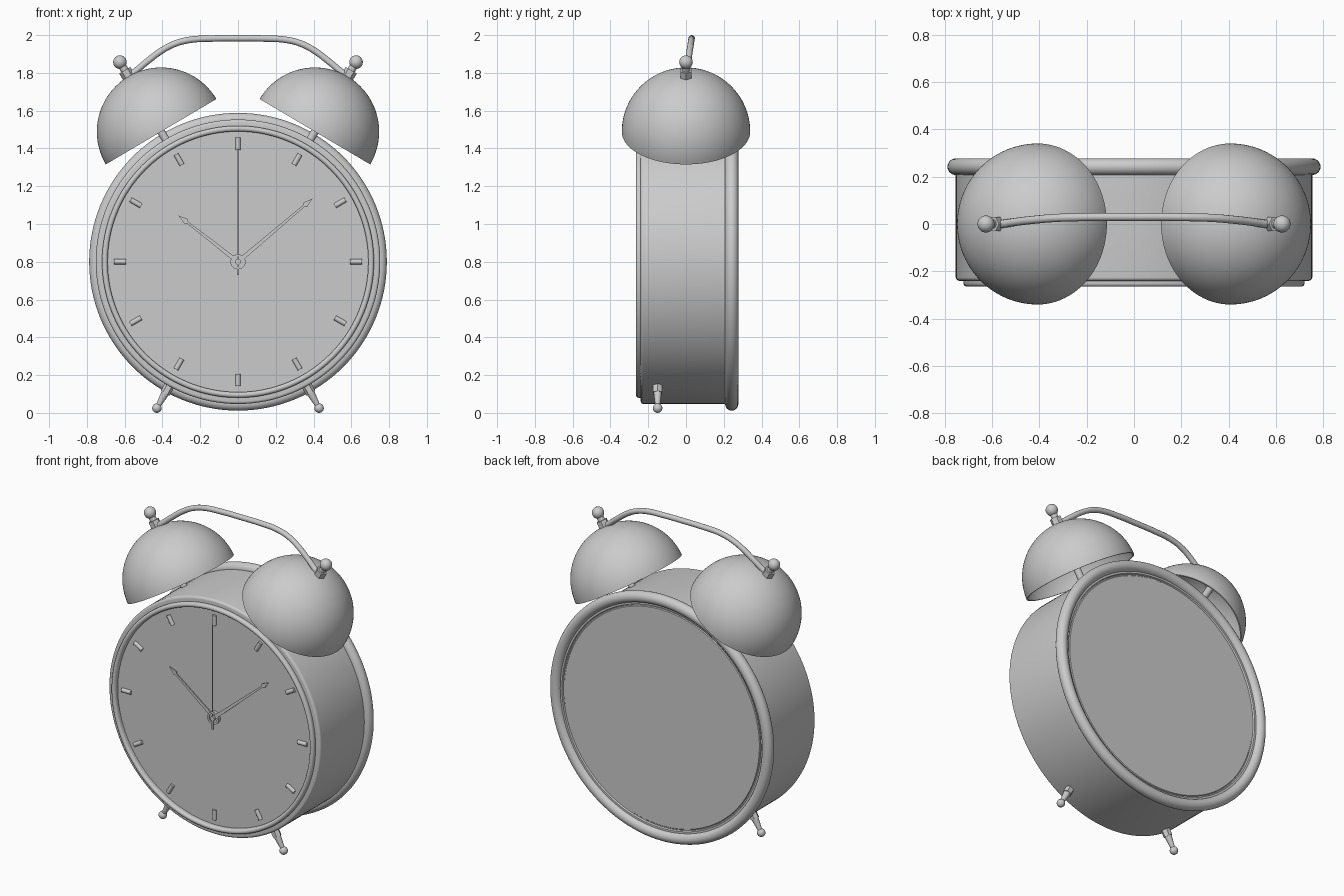
import bpy, bmesh
from math import radians, sin, cos, pi, hypot, atan2
from mathutils import Matrix, Vector

cube = bpy.data.objects.get("Cube")
if cube:
    bpy.data.objects.remove(cube, do_unlink=True)

metal = bpy.data.materials.new("plain grey")
grey = (0.6, 0.6, 0.6, 1)
metal.use_nodes = True
metal.diffuse_color = grey
metal.node_tree.nodes["Principled BSDF"].inputs["Base Color"].default_value = grey

CENTRE = Matrix.Translation((0, 0, 0.8))
BACKWARD = CENTRE @ Matrix.Rotation(radians(-90), 4, 'X')   # local z runs to the back
DIAL = CENTRE @ Matrix.Rotation(radians(90), 4, 'X')        # local y is up, z faces front


def finish(name, bm, matrix, angle=35):
    bmesh.ops.remove_doubles(bm, verts=bm.verts, dist=1e-5)
    bmesh.ops.recalc_face_normals(bm, faces=bm.faces)
    mesh = bpy.data.meshes.new(name)
    bm.to_mesh(mesh)
    bm.free()
    mesh.materials.append(metal)
    ob = bpy.data.objects.new(name, mesh)
    bpy.context.collection.objects.link(ob)
    ob.matrix_world = matrix
    bpy.ops.object.select_all(action='DESELECT')
    ob.select_set(True)
    bpy.context.view_layer.objects.active = ob
    bpy.ops.object.shade_smooth_by_angle(angle=radians(angle))
    return ob


def lathe(name, profile, matrix, segments=32):
    """Spin a (radius, height) profile around local z."""
    bm = bmesh.new()
    verts = [bm.verts.new((r, 0, h)) for r, h in profile]
    edges = [bm.edges.new(pair) for pair in zip(verts, verts[1:])]
    bmesh.ops.spin(bm, geom=verts + edges, axis=(0, 0, 1), cent=(0, 0, 0),
                   angle=2 * pi, steps=segments, use_merge=True)
    return finish(name, bm, matrix)


def arc(r, h, radius, start, end, steps=12):
    turns = [radians(start + (end - start) * i / steps) for i in range(steps + 1)]
    return [(max(0, r + radius * cos(t)), h + radius * sin(t)) for t in turns]


def ball(h, radius):
    return arc(0, h, radius, -90, 90)


def plate(name, half, depth, matrix):
    """Extrude a half outline, mirrored across local y, into a thin plate."""
    bm = bmesh.new()
    outline = half + [(-x, y) for x, y in reversed(half) if x > 0]
    face = bm.faces.new([bm.verts.new((x, y, 0)) for x, y in outline])
    out = bmesh.ops.extrude_face_region(bm, geom=[face])
    bmesh.ops.translate(bm, vec=(0, 0, depth),
                        verts=[v for v in out["geom"] if isinstance(v, bmesh.types.BMVert)])
    return finish(name, bm, matrix, 20)


# Drum case with a rounded front shoulder
lathe("case", [(0.70, -0.24)] + arc(0.738, -0.225, 0.015, -90, 0, 5)
      + [(0.753, 0.24), (0.70, 0.24)], BACKWARD, 128)

# Front bezel and recessed dial
lathe("front_bezel", [(0.72, -0.225)] + arc(0.705, -0.25, 0.015, 0, -180)
      + [(0.69, -0.225)], BACKWARD, 128)
lathe("dial", [(0, -0.235), (0.70, -0.235)], BACKWARD, 128)

# Back ring and recessed back cover
lathe("back_ring", arc(0.753, 0.242, 0.035, 0, 360, 24), BACKWARD, 128)
lathe("back_cover", [(0, 0.245), (0.693, 0.245), (0.697, 0.24), (0.703, 0.24),
                     (0.707, 0.25), (0.725, 0.25)], BACKWARD, 128)

# Hour markers: small rods lying on the dial
for i in range(12):
    place = (DIAL @ Matrix.Rotation(radians(30 * i), 4, 'Z')
             @ Matrix.Translation((0, 0.625, 0.237)) @ Matrix.Rotation(radians(-90), 4, 'X'))
    r, h = 0.0135, 0.032
    lathe(f"hour_marker_{i + 1}", [(0, -h), (r, -h), (r, h), (0, h)], place, 16)


# Hands with narrow shafts and pointed tips
def hand(name, tip_x, tip_z, lift):
    length = hypot(tip_x, tip_z)
    turn = Matrix.Rotation(-atan2(tip_x, tip_z), 4, 'Z')
    half = [(0.011, 0.02), (0.006, length - 0.06), (0.015, length - 0.05), (0, length)]
    plate(name, half, 0.006, DIAL @ turn @ Matrix.Translation((0, 0, lift)))


hand("hour_hand", -0.315, 0.245, 0.242)
hand("minute_hand", 0.395, 0.335, 0.249)
plate("second_hand", [(0.006, -0.07), (0.006, -0.02), (0.003, 0), (0.003, 0.6)], 0.004,
      DIAL @ Matrix.Translation((0, 0, 0.256)))
lathe("hand_hub", [(0.04, 0.234), (0.04, 0.255), (0.028, 0.255), (0.028, 0.248),
                   (0.015, 0.248), (0.015, 0.262), (0, 0.262)], DIAL, 32)

# Bells, their posts and the feet, all set radially on the case
for side, s in (("right", -1), ("left", 1)):
    up = CENTRE @ Matrix.Rotation(radians(30.6 * s), 4, 'Y')
    lathe(side + "_bell", arc(0, 0.8, 0.34, 90, 0, 32) + arc(0, 0.8, 0.332, 0, 90, 32), up, 96)
    lathe(side + "_bell_post", [(0.021, 0.74), (0.021, 1.21)], up, 24)
    lathe(side + "_bell_nut", [(0, 1.13), (0.034, 1.13), (0.034, 1.178), (0, 1.178)], up, 6)
    lathe(side + "_bell_knob", ball(1.228, 0.036), up, 32)

    down = (CENTRE @ Matrix.Translation((0, -0.15, 0))
            @ Matrix.Rotation(radians(180 - 29 * s), 4, 'Y'))
    lathe(side + "_foot_nut", [(0, 0.74), (0.027, 0.74), (0.027, 0.795), (0, 0.795)], down, 6)
    lathe(side + "_foot_leg", [(0.022, 0.79), (0.013, 0.87)], down, 24)
    lathe(side + "_foot_ball", ball(0.886, 0.025), down, 24)

# Carrying handle: a bent rod between the two bell nuts
half_path = [(0.60, -0.003, 1.775), (0.56, 0, 1.797), (0.49, 0.01, 1.853), (0.41, 0.019, 1.914),
             (0.34, 0.025, 1.952), (0.26, 0.028, 1.974), (0.13, 0.03, 1.982)]
path = [(-x, y, z) for x, y, z in half_path] + [(0, 0.03, 1.983)] + half_path[::-1]
curve = bpy.data.curves.new("handle", 'CURVE')
curve.dimensions = '3D'
curve.bevel_depth = 0.017
curve.bevel_resolution = 4
curve.use_fill_caps = True
spline = curve.splines.new('BEZIER')
spline.bezier_points.add(len(path) - 1)
for point, co in zip(spline.bezier_points, path):
    point.co = co
    point.handle_left_type = point.handle_right_type = 'AUTO'
curve.materials.append(metal)
bpy.context.collection.objects.link(bpy.data.objects.new("handle", curve))
